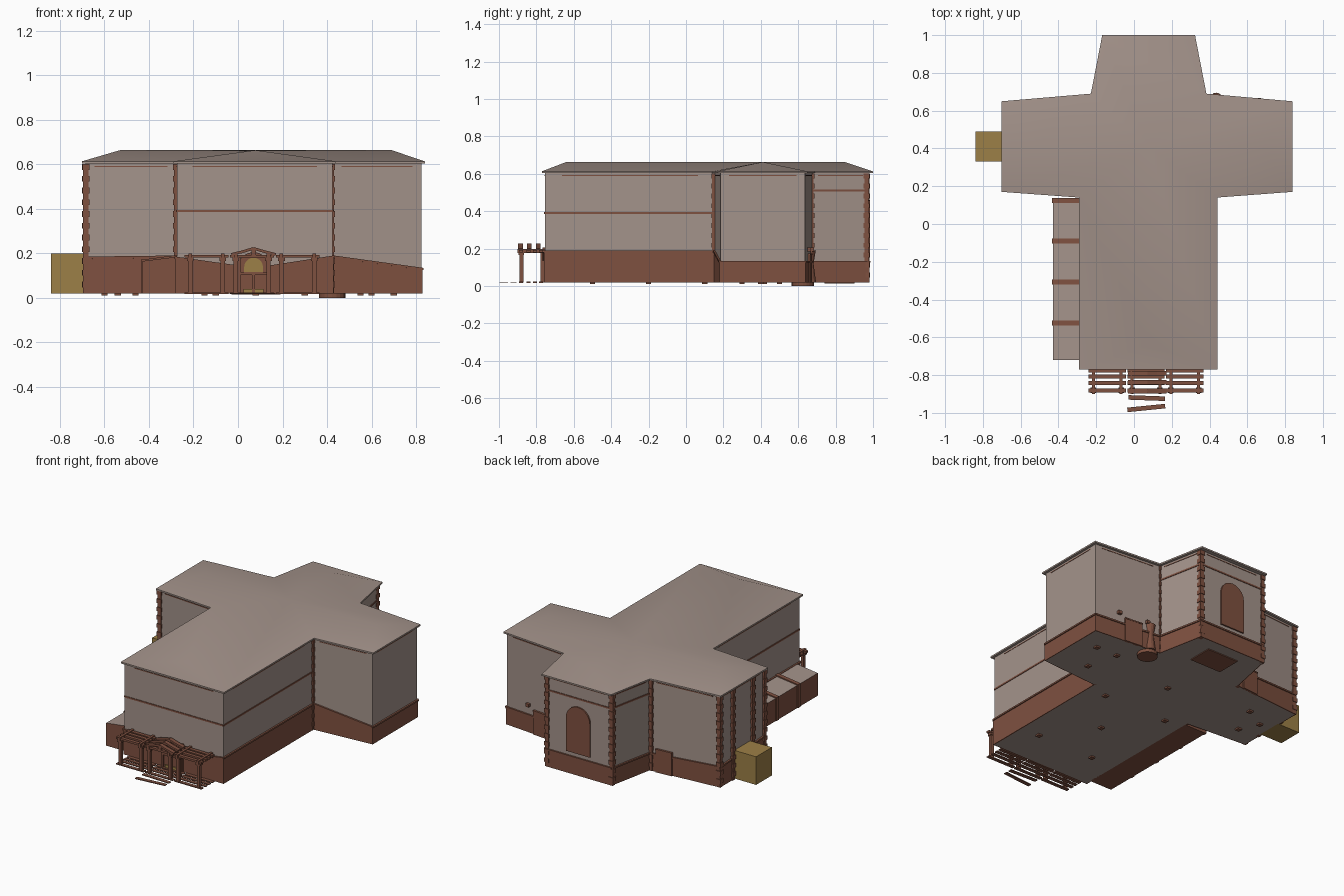
import bpy, bmesh, math
from mathutils import Vector, Matrix

if "Cube" in bpy.data.objects:
    bpy.data.objects.remove(bpy.data.objects["Cube"])


def mat(name, c):
    m = bpy.data.materials.new(name)
    m.diffuse_color = (*c, 1)
    m.use_nodes = True
    m.node_tree.nodes["Principled BSDF"].inputs["Base Color"].default_value = m.diffuse_color
    return m


STONE = mat("grey_stone", (.37, .292, .257))
BROWN = mat("brown_brick", (.212, .082, .051))
GOLD = mat("ochre", (.335, .215, .063))


def finish(name, bm, *mats):
    bmesh.ops.recalc_face_normals(bm, faces=bm.faces)
    me = bpy.data.meshes.new(name)
    bm.to_mesh(me)
    bm.free()
    for m in mats:
        me.materials.append(m)
    ob = bpy.data.objects.new(name, me)
    bpy.context.collection.objects.link(ob)
    return ob


def box(bm, x0, x1, y0, y1, z0, z1):
    m = Matrix.Translation(((x0 + x1) / 2, (y0 + y1) / 2, (z0 + z1) / 2)) @ Matrix.Diagonal((x1 - x0, y1 - y0, z1 - z0, 1))
    bmesh.ops.create_cube(bm, size=1, matrix=m)


def beam(bm, p, q, w, h):
    # bar from p to q: w is sideways, h is upwards
    p, q = Vector(p), Vector(q)
    d = q - p
    r = d.to_track_quat('X', 'Z').to_matrix().to_4x4()
    bmesh.ops.create_cube(bm, size=1, matrix=Matrix.Translation((p + q) / 2) @ r @ Matrix.Diagonal((d.length, w, h, 1)))


def offset(pts, d):
    # push a counter-clockwise outline outwards with mitred corners
    out = []
    for i, p in enumerate(pts):
        a, b, c = Vector(pts[i - 1]), Vector(p), Vector(pts[(i + 1) % len(pts)])
        e, f = (b - a).normalized(), (c - b).normalized()
        n, m = Vector((e.y, -e.x)), Vector((f.y, -f.x))
        out.append(tuple(b + (n + m) * d / (1 + n.dot(m))))
    return out


def prism(bm, pts, z0, tops):
    lo = [bm.verts.new((x, y, z0)) for x, y in pts]
    hi = [bm.verts.new((x, y, z)) for (x, y), z in zip(pts, tops)]
    n = len(pts)
    bm.faces.new(lo[::-1])
    bm.faces.new(hi)
    for i in range(n):
        j = (i + 1) % n
        bm.faces.new((lo[i], lo[j], hi[j], hi[i]))


def arch_plate(name, m, x, w, z0, z1, y0, y1):
    # upright panel with a round top
    bm = bmesh.new()
    r = w / 2
    prof = [(x - r, z0), (x + r, z0)]
    prof += [(x + r * math.cos(a), z1 - r + r * math.sin(a)) for a in [math.pi * k / 10 for k in range(11)]]
    f = bm.faces.new([bm.verts.new((px, y0, pz)) for px, pz in prof])
    g = bmesh.ops.extrude_face_region(bm, geom=[f])
    bmesh.ops.translate(bm, vec=(0, y1 - y0, 0), verts=[v for v in g["geom"] if isinstance(v, bmesh.types.BMVert)])
    return finish(name, bm, m)


# Cross-shaped plan, counter-clockwise from the front left corner
PLAN = [(-.275, -.755), (.425, -.755), (.425, .155), (.823, .185), (.823, .635), (.37, .675),
        (.31, .975), (-.155, .975), (-.215, .675), (-.685, .635), (-.685, .185), (-.275, .155)]
N = len(PLAN)
bm = bmesh.new()
prism(bm, PLAN, .02, [.61] * N)
finish("stone_walls", bm, STONE)

# Brick base: sloping top edge, one plate per wall
H = [.18, .185, .185, .13, .13, .13, .13, .13, .13, .15, .18, .185]
ring = offset(PLAN, .005)
bm, trim = bmesh.new(), bmesh.new()
for i in range(N):
    j = (i + 1) % N
    a, b = ring[i], ring[j]
    run = [(a, H[i]), (b, H[j])]
    if i == 0:
        run.insert(1, ((.075, a[1]), .13))
    for (p, hp), (q, hq) in zip(run, run[1:]):
        ip = [Vector(p), Vector(q)]
        e = (ip[1] - ip[0]).normalized()
        k = Vector((-e.y, e.x)) * .006
        prism(bm, [p, q, tuple(ip[1] + k), tuple(ip[0] + k)], .02, [hp, hq, hq, hp])
        beam(trim, (*p, hp), (*q, hq), .012, .01)
# String courses: nave at mid height, apse near the top, short lines under the eaves
for i, z in ((0, .39), (1, .39), (11, .39), (5, .51), (6, .51), (7, .51)):
    beam(trim, (*PLAN[i], z), (*PLAN[(i + 1) % N], z), .007, .01)
for i in range(N):
    p, q = Vector(PLAN[i]), Vector(PLAN[(i + 1) % N])
    a, b = p.lerp(q, .1), p.lerp(q, .9)
    beam(trim, (*a, .59), (*b, .59), .004, .005)
finish("brick_base", bm, BROWN)
finish("string_courses", trim, BROWN)

# Roof: thin eave and soft hipped cross
eave = offset(PLAN, .016)
eave = [(x, 1.0 if y > .98 else y) for x, y in eave]
bm = bmesh.new()
prism(bm, eave, .603, [.613] * N)
finish("eaves", bm, STONE)
bm = bmesh.new()
e = [bm.verts.new((x, y, .613)) for x, y in eave]
f, r, b, l, c = [bm.verts.new((x, y, .663)) for x, y in ((.078, -.64), (.69, .41), (.078, .85), (-.53, .41), (.078, .41))]
for face in ((0, 1, f), (1, 2, c, f), (2, 3, r, c), (3, 4, r), (4, 5, c, r), (5, 6, b, c),
             (6, 7, b), (7, 8, c, b), (8, 9, l, c), (9, 10, l), (10, 11, c, l), (11, 0, f, c)):
    bm.faces.new([e[v] if isinstance(v, int) else v for v in face])
roof = finish("hipped_roof", bm, STONE)
for p in roof.data.polygons:
    p.use_smooth = True

# Quoined corner pilasters
bm = bmesh.new()
for x, y in ((-.683, .19), (-.275, .152), (.42, .152), (-.155, .968), (.302, .965), (-.225, .67), (.362, .67),
             (-.685, .51), (-.685, .31), (-.68, .63)):
    for k in range(22):
        s = .016 if k % 2 else .012
        z = .02 + k * .0264
        box(bm, x - s, x + s, y - s, y + s, z, z + .0264)
finish("quoin_pilasters", bm, BROWN)

# Ochre annex on the left arm
bm = bmesh.new()
box(bm, -.84, -.68, .33, .49, .02, .2)
finish("left_annex", bm, GOLD)

# Lean-to aisle: brick sides, stone top, brick ribs
bm = bmesh.new()
prism(bm, [(-.43, -.72), (-.27, -.72), (-.27, .135), (-.43, .135)], .02, [.165, .185, .185, .165])
ob = finish("lean_to", bm, BROWN, STONE)
for p in ob.data.polygons:
    p.material_index = int(p.normal.z > .5)
bm = bmesh.new()
for y in (-.525, -.307, -.09, .125):
    beam(bm, (-.434, y, .166), (-.275, y, .187), .026, .01)
    box(bm, -.435, -.42, y - .013, y + .013, .02, .168)
finish("lean_to_ribs", bm, BROWN)

# Front porch: floor and roof slats in three bays, posts, small gable
bm = bmesh.new()
for x0 in (-.24, -.035, .17):
    x1 = x0 + .197
    for y in (-.775, -.808, -.842, -.882):
        box(bm, x0, x1, y - .011, y + .011, .017, .023)
        box(bm, x0, x1, y - .011, y + .011, .18, .193)
    for x in (x0 + .025, x1 - .025):
        box(bm, x - .008, x + .008, -.9, -.755, .176, .198)
        box(bm, x - .01, x + .01, -.89, -.87, .02, .18)
        box(bm, x - .015, x + .015, -.895, -.865, .165, .18)
finish("porch_frame", bm, BROWN)
bm = bmesh.new()
for y in (-.885, -.838, -.79):
    path = [(-.03, .195), (.02, .207), (.07, .222), (.12, .207), (.17, .195)]
    for p, q in zip(path, path[1:]):
        beam(bm, (p[0], y, p[1]), (q[0], y, q[1]), .026, .012)
    box(bm, .06, .08, y - .011, y + .011, .19, .225)
finish("porch_gable", bm, BROWN)
bm = bmesh.new()
beam(bm, (-.03, -.918, .02), (.165, -.925, .02), .024, .005)
beam(bm, (-.035, -.984, .02), (.165, -.964, .02), .024, .005)
finish("step_planks", bm, BROWN)

# Entrance: arched surround, ochre leaf and lintels
arch_plate("entrance_surround", BROWN, .07, .15, .02, .205, -.768, -.755)
arch_plate("entrance_leaf", GOLD, .07, .085, .115, .18, -.773, -.766)
bm = bmesh.new()
box(bm, .025, .115, -.775, -.766, .024, .04)
finish("threshold", bm, GOLD)
bm = bmesh.new()
box(bm, 0, .14, -.778, -.766, .102, .116)
for x in (.005, .07, .135):
    box(bm, x - .007, x + .007, -.777, -.766, .02, .105 if x == .07 else .185)
finish("entrance_frame", bm, BROWN)

# Blind arched window on the back
arch_plate("back_window", BROWN, .078, .17, .16, .46, .972, .984)

# Back doors with small wall lamps
bm = bmesh.new()
for p, q, h in (((.5, .667), (.62, .656), .17), ((-.37, .666), (-.26, .675), .165)):
    beam(bm, (*p, (.02 + h) / 2), (*q, (.02 + h) / 2), .016, h - .02)
    beam(bm, (*p, h), (*q, h), .02, .008)
for x, y in ((.46, .672), (.66, .655)):
    box(bm, x - .012, x + .012, y - .012, y + .012, .185, .205)
finish("back_doors", bm, BROWN)

# Flared drain column in the rear corner, on a round foot
bm = bmesh.new()
T = Matrix.Translation
bmesh.ops.create_cone(bm, cap_ends=True, segments=20, radius1=.06, radius2=.06, depth=.022, matrix=T((.423, .625, .011)))
bmesh.ops.create_cone(bm, cap_ends=True, segments=16, radius1=.035, radius2=.022, depth=.1, matrix=T((.435, .66, .07)))
bmesh.ops.create_cone(bm, cap_ends=True, segments=16, radius1=.022, radius2=.034, depth=.07, matrix=T((.435, .66, .155)))
finish("drain_column", bm, BROWN)

# Small pads under the floor
bm = bmesh.new()
for x, y in ((-.54, .3), (-.46, .5), (-.6, .42), (-.1, -.5), (.3, -.5), (.08, -.2), (-.15, .1), (.3, .1),
             (.08, .4), (.6, .3), (.7, .5), (.55, .5)):
    box(bm, x - .014, x + .014, y - .014, y + .014, .01, .022)
box(bm, -.03, .19, .74, .9, .014, .022)
finish("floor_pads", bm, BROWN)
